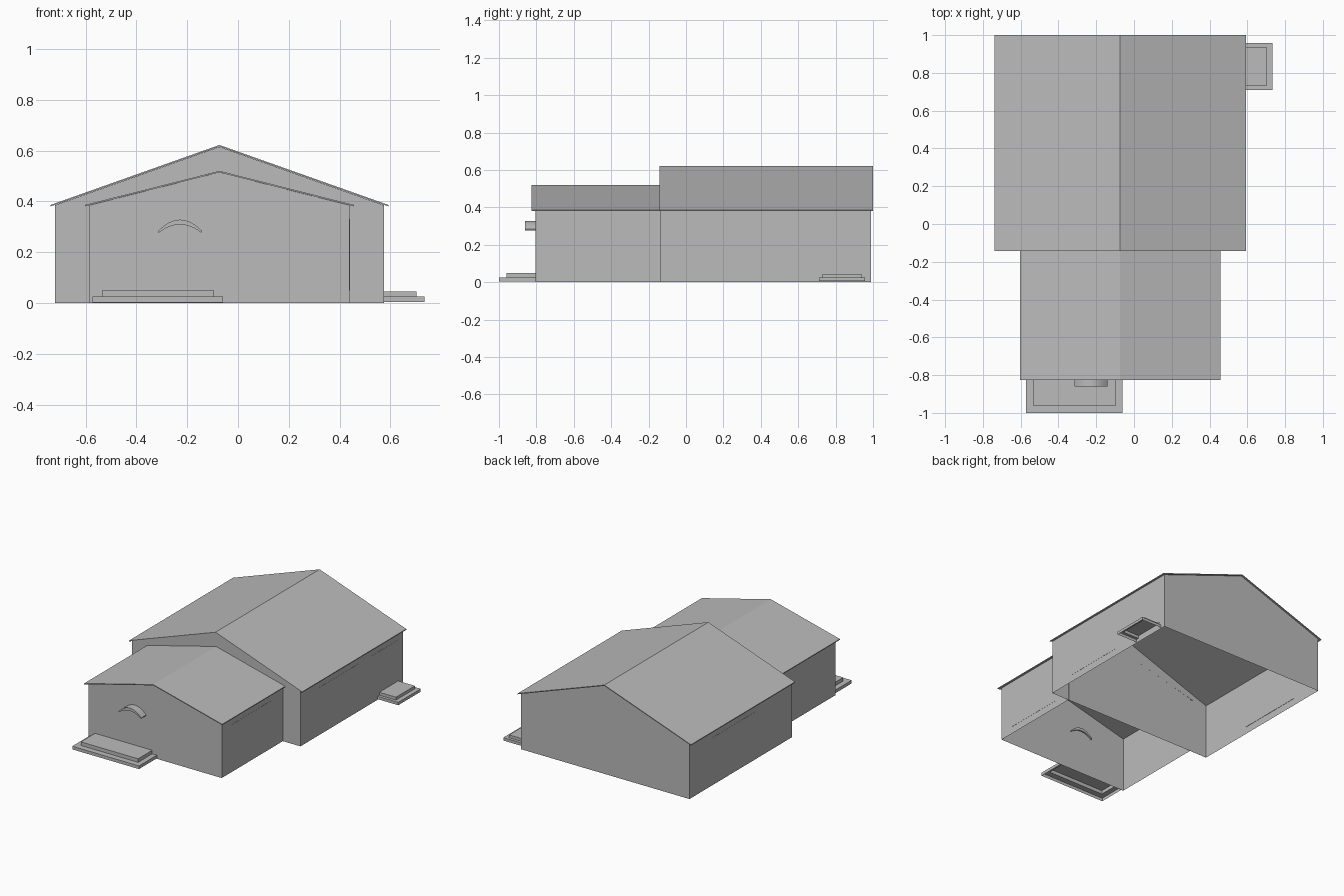
import bpy, bmesh, math

cube = bpy.data.objects.get("Cube")
if cube:
    bpy.data.objects.remove(cube, do_unlink=True)

grey = bpy.data.materials.new("plain grey")
grey.use_nodes = True
colour = (0.5, 0.5, 0.5, 1)
grey.diffuse_color = colour
grey.node_tree.nodes["Principled BSDF"].inputs["Base Color"].default_value = colour

RIDGE_X = -0.073


def finish(name, bm, recalc=True):
    if recalc:
        bmesh.ops.recalc_face_normals(bm, faces=bm.faces)
    mesh = bpy.data.meshes.new(name)
    bm.to_mesh(mesh)
    bm.free()
    mesh.materials.append(grey)
    obj = bpy.data.objects.new(name, mesh)
    bpy.context.scene.collection.objects.link(obj)
    return obj


def prism(name, profile, y0, y1, caps=True, skip=()):
    """Extrude an x-z profile along y; skip leaves out numbered sides."""
    bm = bmesh.new()
    front = [bm.verts.new((x, y0, z)) for x, z in profile]
    back = [bm.verts.new((x, y1, z)) for x, z in profile]
    n = len(profile)
    for i in range(n):
        if i not in skip:
            j = (i + 1) % n
            bm.faces.new((front[i], front[j], back[j], back[i]))
    if caps:
        bm.faces.new(front[::-1])
        bm.faces.new(back)
    return finish(name, bm)


def wing(name, wall_half, wall_y, eave, apex, roof_half, roof_y, roof_eave, roof_top):
    # Gabled wall shell, open below and under the roof
    c = RIDGE_X
    prism(name + "_walls",
          [(c - wall_half, 0), (c + wall_half, 0), (c + wall_half, eave),
           (c, apex), (c - wall_half, eave)],
          *wall_y, skip=(0, 2, 3))
    # Thin roof slab with overhang
    t = 0.006
    prism(name + "_roof",
          [(c - roof_half, roof_eave - t), (c, roof_top - t), (c + roof_half, roof_eave - t),
           (c + roof_half, roof_eave), (c, roof_top), (c - roof_half, roof_eave)], *roof_y)


wing("main_house", 0.647, (-0.135, 0.99), 0.385, 0.615, 0.665, (-0.142, 1.0), 0.386, 0.622)
wing("front_wing", 0.512, (-0.805, -0.13), 0.384, 0.514, 0.53, (-0.826, -0.13), 0.386, 0.52)


def steps(name, lower, upper, z0, z1, z2):
    """Two-tier step shell, hollow from below."""
    bm = bmesh.new()

    def ring(r, z):
        x0, x1, y0, y1 = r
        return [bm.verts.new(p) for p in
                ((x0, y0, z), (x1, y0, z), (x1, y1, z), (x0, y1, z))]

    rings = [ring(lower, z0), ring(lower, z1), ring(upper, z1), ring(upper, z2)]
    for a, b in zip(rings, rings[1:]):
        for i in range(4):
            j = (i + 1) % 4
            bm.faces.new((a[i], a[j], b[j], b[i]))
    bm.faces.new(rings[-1])
    finish(name, bm, recalc=False)


steps("front_steps", (-0.572, -0.06, -1.0, -0.803), (-0.535, -0.095, -0.96, -0.804),
      0.003, 0.025, 0.05)
steps("side_steps", (0.573, 0.733, 0.71, 0.957), (0.574, 0.702, 0.73, 0.937),
      0.005, 0.025, 0.045)

# Curved awning above the front entrance
centre, half, count = -0.228, 0.087, 12
outer, inner = [], []
for i in range(count + 1):
    s = -1 + 2 * i / count
    outer.append((centre + half * s, 0.283 + 0.045 * (1 - s * s)))
    inner.append((centre + half * s * 0.97, 0.276 + 0.033 * (1 - s * s)))
awning = prism("front_awning", outer + inner[::-1], -0.86, -0.795)
bpy.context.view_layer.objects.active = awning
awning.select_set(True)
bpy.ops.object.shade_smooth_by_angle(angle=math.radians(35))


# Thin door and window panels lying on the side walls
def panel(name, x, side, y0, y1, z0=0.05, z1=0.33):
    a, b = x - side * 0.002, x + side * 0.001
    prism(name, [(a, z0), (b, z0), (b, z1), (a, z1)], y0, y1)


left, right = RIDGE_X + 0.647, RIDGE_X - 0.647
panel("left_window", left, 1, 0.05, 0.5)
panel("left_door", left, 1, 0.65, 0.94)
panel("right_window", right, -1, 0.27, 0.75)
panel("wing_left_window", RIDGE_X + 0.512, 1, -0.71, -0.265)
